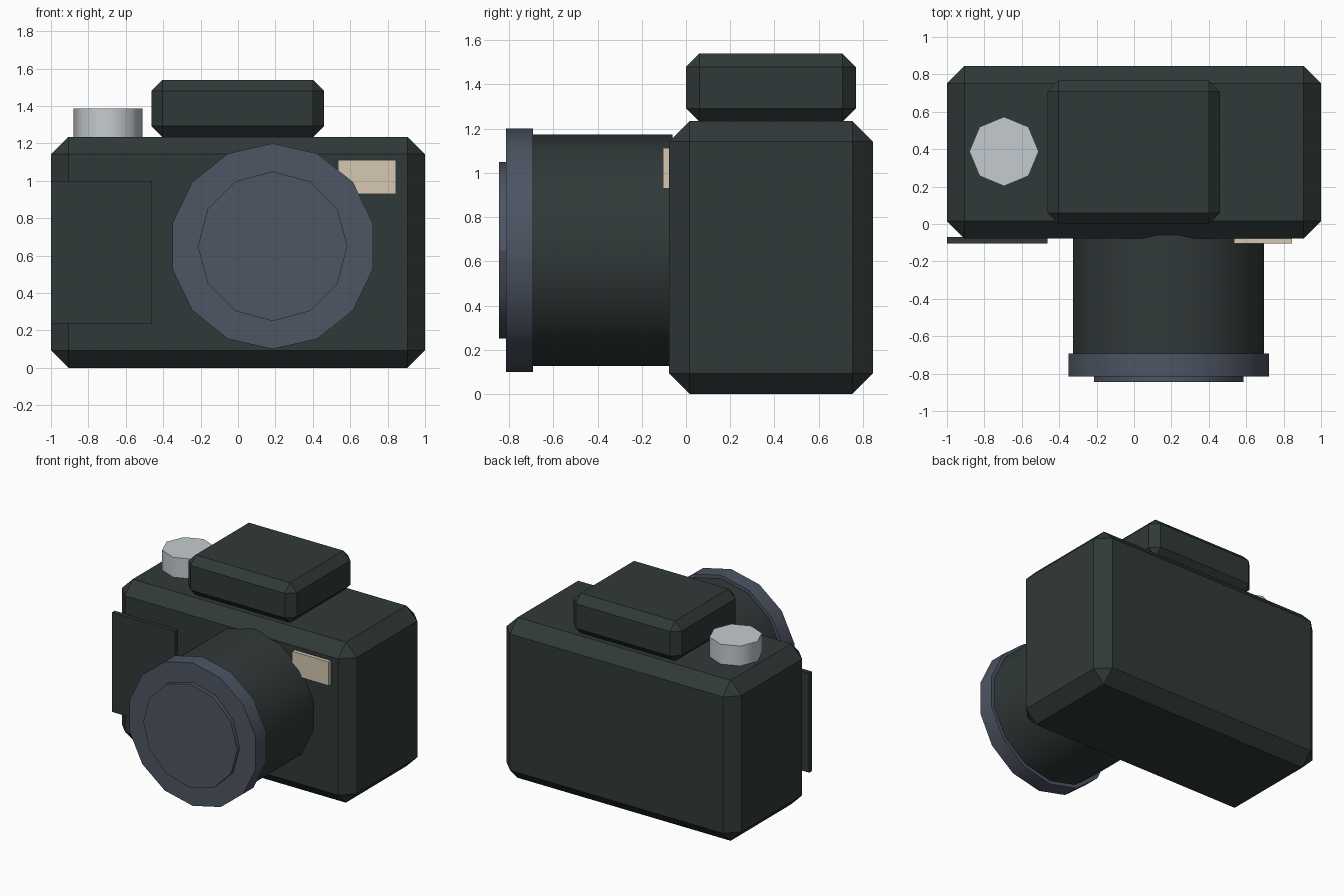
import bpy
import math

default = bpy.data.objects.get("Cube")
if default:
    bpy.data.objects.remove(default, do_unlink=True)


def material(name, r, g, b, rough=0.6):
    m = bpy.data.materials.new(name)
    m.use_nodes = True
    m.diffuse_color = (r, g, b, 1)
    shader = m.node_tree.nodes["Principled BSDF"]
    shader.inputs["Base Color"].default_value = (r, g, b, 1)
    shader.inputs["Roughness"].default_value = rough
    return m


BLACK = material("black_green", 0.030, 0.041, 0.040)
SLATE = material("slate_blue", 0.074, 0.090, 0.125)
SILVER = material("silver", 0.56, 0.60, 0.63)
CREAM = material("cream", 0.66, 0.58, 0.44)


def finish(obj, name, mat):
    obj.name = obj.data.name = name
    obj.data.materials.append(mat)
    return obj


def box(name, mat, x, y, z, chamfer=0):
    """Box from (min, max) pairs, with optional flat chamfered edges."""
    spans = (x, y, z)
    bpy.ops.mesh.primitive_cube_add(size=1, location=[(a + b) / 2 for a, b in spans])
    obj = bpy.context.object
    obj.scale = [b - a for a, b in spans]
    bpy.ops.object.transform_apply(location=False, rotation=False, scale=True)
    if chamfer:
        bevel = obj.modifiers.new("chamfer", "BEVEL")
        bevel.width = chamfer
        bevel.segments = 1
    return finish(obj, name, mat)


def cylinder(name, mat, sides, radius, depth, centre, tilt=0, smooth=30):
    bpy.ops.mesh.primitive_cylinder_add(vertices=sides, radius=radius, depth=depth,
                                        location=centre, rotation=(tilt, 0, 0))
    obj = bpy.context.object
    bpy.ops.object.transform_apply(location=False, rotation=True, scale=False)
    bpy.ops.object.shade_smooth_by_angle(angle=math.radians(smooth))
    return finish(obj, name, mat)


def lens_part(name, mat, sides, radius, front, back):
    """Cylinder along y around the lens axis, with a vertex at the top."""
    return cylinder(name, mat, sides, radius, back - front,
                    (0.185, (front + back) / 2, 0.65), math.pi / 2)


# Camera body and viewfinder hump
box("body", BLACK, (-1, 1), (-0.077, 0.845), (0, 1.235), 0.093)
box("viewfinder", BLACK, (-0.463, 0.46), (0, 0.768), (1.232, 1.54), 0.06)

# Front plates
box("grip", BLACK, (-1, -0.463), (-0.105, -0.07), (0.235, 1.0))
box("flash", CREAM, (0.535, 0.845), (-0.105, -0.07), (0.93, 1.112))

# Lens, stepped towards the front
lens_part("lens_barrel", BLACK, 14, 0.523, -0.70, -0.06)
lens_part("lens_ring", SLATE, 14, 0.55, -0.815, -0.692)
lens_part("lens_glass", SLATE, 12, 0.40, -0.845, -0.81)

# Shutter button
cylinder("shutter_button", SILVER, 8, 0.185, 0.165, (-0.695, 0.388, 1.305), smooth=50)
